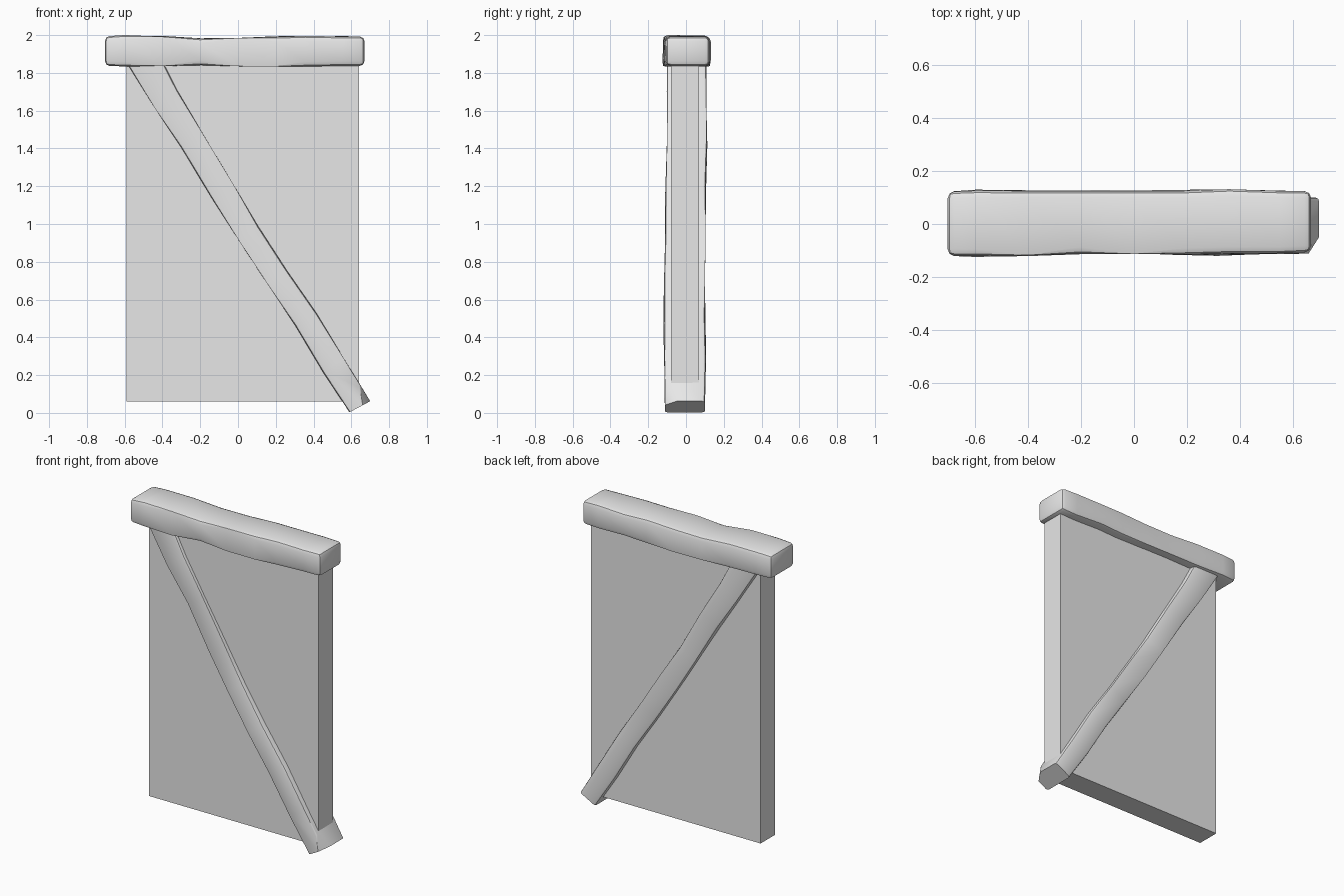
import bpy, bmesh, random
from mathutils import Vector

random.seed(4)
if "Cube" in bpy.data.objects:
    bpy.data.objects.remove(bpy.data.objects["Cube"], do_unlink=True)

grey = bpy.data.materials.new("plain_grey")
grey.use_nodes = True
grey.diffuse_color = (0.8, 0.8, 0.8, 1)
grey.node_tree.nodes["Principled BSDF"].inputs["Base Color"].default_value = (0.8, 0.8, 0.8, 1)


def finish(name, bm, smooth):
    bmesh.ops.recalc_face_normals(bm, faces=bm.faces)
    mesh = bpy.data.meshes.new(name)
    bm.to_mesh(mesh)
    bm.free()
    mesh.materials.append(grey)
    obj = bpy.data.objects.new(name, mesh)
    bpy.context.collection.objects.link(obj)
    if smooth:
        bpy.ops.object.select_all(action="DESELECT")
        obj.select_set(True)
        bpy.context.view_layer.objects.active = obj
        bpy.ops.object.shade_smooth_by_angle(angle=0.7)
    return obj


def hewn_timber(sections, jitter, bevel, round_ends):
    """Loft four-cornered sections into a worn timber with softened edges."""
    bm = bmesh.new()
    rings = []
    for i, corners in enumerate(sections):
        inner = 0 < i < len(sections) - 1
        rings.append([bm.verts.new(Vector(c) + Vector(
            [random.uniform(-jitter, jitter) * inner for _ in range(3)])) for c in corners])
    for a, b in zip(rings, rings[1:]):
        for k in range(4):
            n = (k + 1) % 4
            bm.faces.new((a[k], a[n], b[n], b[k]))
    bm.faces.new(rings[0])
    bm.faces.new(rings[-1][::-1])
    edges = {bm.edges.get((a[k], b[k])) for a, b in zip(rings, rings[1:]) for k in range(4)}
    if round_ends:
        for r in (rings[0], rings[-1]):
            edges |= {bm.edges.get((r[k], r[(k + 1) % 4])) for k in range(4)}
    bmesh.ops.bevel(bm, geom=list(edges), offset=bevel, segments=2, profile=0.5, affect="EDGES")
    return bm


# Flat wall panel
bm = bmesh.new()
bmesh.ops.create_cube(bm, size=1)
bmesh.ops.scale(bm, vec=(1.23, 0.15, 1.79), verts=bm.verts)
bmesh.ops.translate(bm, vec=(0.025, -0.005, 0.955), verts=bm.verts)
finish("wall_panel", bm, False)

# Top beam: x, front, back, bottom, top
beam = [(-0.705, -0.12, 0.122, 1.838, 1.993), (-0.6, -0.122, 0.128, 1.836, 1.998),
        (-0.4, -0.118, 0.128, 1.836, 1.993), (-0.2, -0.115, 0.126, 1.838, 1.986),
        (0.0, -0.114, 0.127, 1.837, 1.986), (0.2, -0.114, 0.127, 1.836, 1.992),
        (0.36, -0.115, 0.128, 1.837, 1.994), (0.55, -0.11, 0.128, 1.836, 1.996),
        (0.67, -0.106, 0.124, 1.838, 1.992)]
finish("top_beam", hewn_timber(
    [[(x, f, b), (x, k, b), (x, k, t), (x, f, t)] for x, f, k, b, t in beam],
    0.004, 0.025, True), True)

# Diagonal brace: lower edge x z, upper edge x z, front, back
brace = [(-0.60, 1.87, -0.45, 1.96, -0.10, 0.105), (-0.44, 1.62, -0.32, 1.71, -0.10, 0.11),
         (-0.30, 1.41, -0.19, 1.48, -0.102, 0.11), (-0.14, 1.14, -0.02, 1.20, -0.108, 0.102),
         (0.0, 0.92, 0.11, 0.99, -0.112, 0.10), (0.15, 0.69, 0.26, 0.76, -0.118, 0.098),
         (0.30, 0.46, 0.42, 0.52, -0.118, 0.102), (0.45, 0.22, 0.56, 0.29, -0.115, 0.104),
         (0.59, 0.003, 0.70, 0.062, -0.112, 0.10)]
bm = hewn_timber([[(a, f, b), (a, k, b), (c, k, d), (c, f, d)] for a, b, c, d, f, k in brace],
                 0.004, 0.014, False)
# Chipped corner at the foot of the brace
cut = bmesh.ops.bisect_plane(bm, geom=bm.verts[:] + bm.edges[:] + bm.faces[:],
                             plane_co=(0.66, -0.11, 0.05), plane_no=(0.72, -0.5, 0.12),
                             clear_outer=True)
bmesh.ops.holes_fill(bm, edges=[e for e in bm.edges if e.is_boundary])
finish("diagonal_brace", bm, True)
